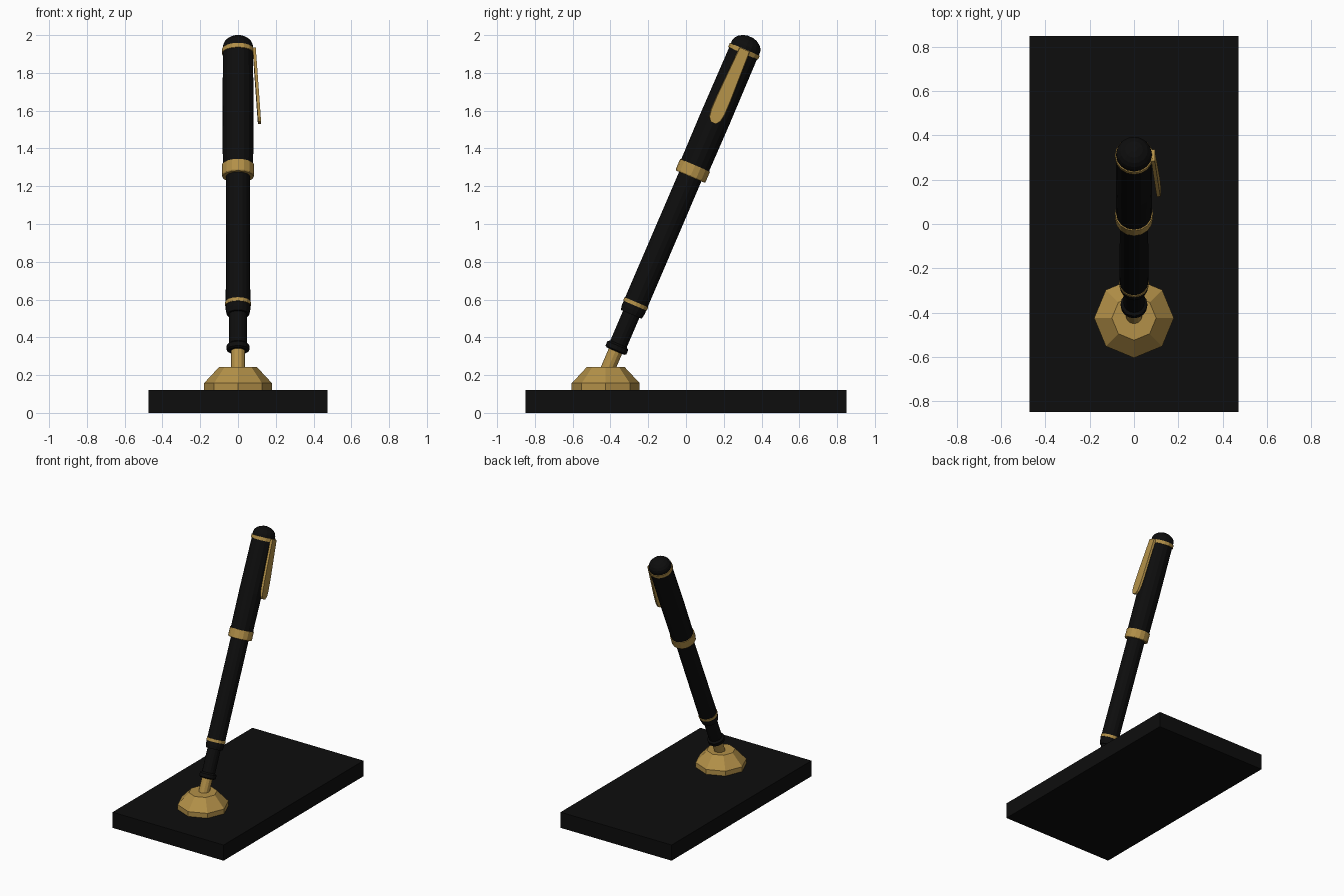
import bpy, bmesh, math
from mathutils import Matrix

if "Cube" in bpy.data.objects:
    bpy.data.objects.remove(bpy.data.objects["Cube"])


def material(name, col):
    m = bpy.data.materials.new(name)
    m.diffuse_color = (*col, 1)
    m.use_nodes = True
    m.node_tree.nodes["Principled BSDF"].inputs["Base Color"].default_value = m.diffuse_color
    return m


BLACK = material("black", (0.004, 0.004, 0.004))
GOLD = material("gold", (0.45, 0.28, 0.065))

# pen frame: origin on the cap band, local z runs along the pen
TILT = Matrix.Translation((0, 0.035, 1.28)) @ Matrix.Rotation(math.radians(-23.2), 4, 'X')


def finish(name, bm, mat, matrix=Matrix()):
    bmesh.ops.recalc_face_normals(bm, faces=bm.faces)
    bm.transform(matrix)
    me = bpy.data.meshes.new(name)
    bm.to_mesh(me)
    bm.free()
    me.materials.append(mat)
    ob = bpy.data.objects.new(name, me)
    bpy.context.collection.objects.link(ob)
    return ob


def lathe(name, profile, mat, sides=16, matrix=TILT):
    """Closed solid turned from (radius, height) points."""
    bm = bmesh.new()
    rings = []
    for r, z in profile:
        rings.append([bm.verts.new((r * math.cos(2 * math.pi * i / sides),
                                    r * math.sin(2 * math.pi * i / sides), z))
                      for i in range(sides)])
    for a, b in zip(rings, rings[1:]):
        for i in range(sides):
            j = (i + 1) % sides
            bm.faces.new((a[i], a[j], b[j], b[i]))
    bm.faces.new(rings[0][::-1])
    bm.faces.new(rings[-1])
    return finish(name, bm, mat, matrix)


# slab base
bm = bmesh.new()
bmesh.ops.create_cube(bm, size=1)
bm.transform(Matrix.Translation((0, 0, 0.06)) @ Matrix.Diagonal((0.945, 1.7, 0.12, 1)))
finish("base_slab", bm, BLACK)

# octagonal holder and its tilted stem
lathe("holder", [(0.18, 0.115), (0.18, 0.157), (0.1, 0.243)], GOLD, 8,
      Matrix.Translation((0, -0.425, 0)))
lathe("holder_stem", [(0.038, -1.18), (0.038, -1.02)], GOLD, 12)

# pen body
lathe("grip", [(0.05, -1.037), (0.06, -1.03), (0.06, -1.005), (0.047, -0.995),
               (0.047, -0.8)], BLACK)
lathe("barrel", [(0.06, -0.825), (0.065, -0.8), (0.064, 0.0)], BLACK)
lathe("barrel_ring", [(0.068, -0.775), (0.068, -0.755)], GOLD)

# cap with bands and domed end
lathe("cap", [(0.08, -0.02), (0.082, 0.3), (0.08, 0.68)], BLACK)
lathe("cap_band", [(0.082, -0.032), (0.086, -0.026), (0.086, 0.034)], GOLD)
lathe("cap_top_ring", [(0.086, 0.678), (0.086, 0.702)], GOLD)
lathe("cap_dome", [(0.081, 0.70), (0.08, 0.722), (0.075, 0.737), (0.062, 0.753),
                   (0.04, 0.767), (0.015, 0.774)], BLACK)

# pocket clip: outline in (half width, height), leaning away from the cap
outline = [(0.03, 0.70), (0.034, 0.6), (0.041, 0.42), (0.041, 0.34), (0.034, 0.3),
           (0.016, 0.278)]
pts = outline + [(-w, s) for w, s in reversed(outline)]
bm = bmesh.new()
lean = [0.078 + (0.70 - s) * 0.066 for _, s in pts]
inner = [bm.verts.new((x, w, s)) for x, (w, s) in zip(lean, pts)]
outer = [bm.verts.new((x + 0.016, w * 0.9, s)) for x, (w, s) in zip(lean, pts)]
n = len(pts)
bm.faces.new(inner)
bm.faces.new(outer)
for i in range(n):
    j = (i + 1) % n
    bm.faces.new((inner[i], inner[j], outer[j], outer[i]))
finish("clip", bm, GOLD, TILT)
